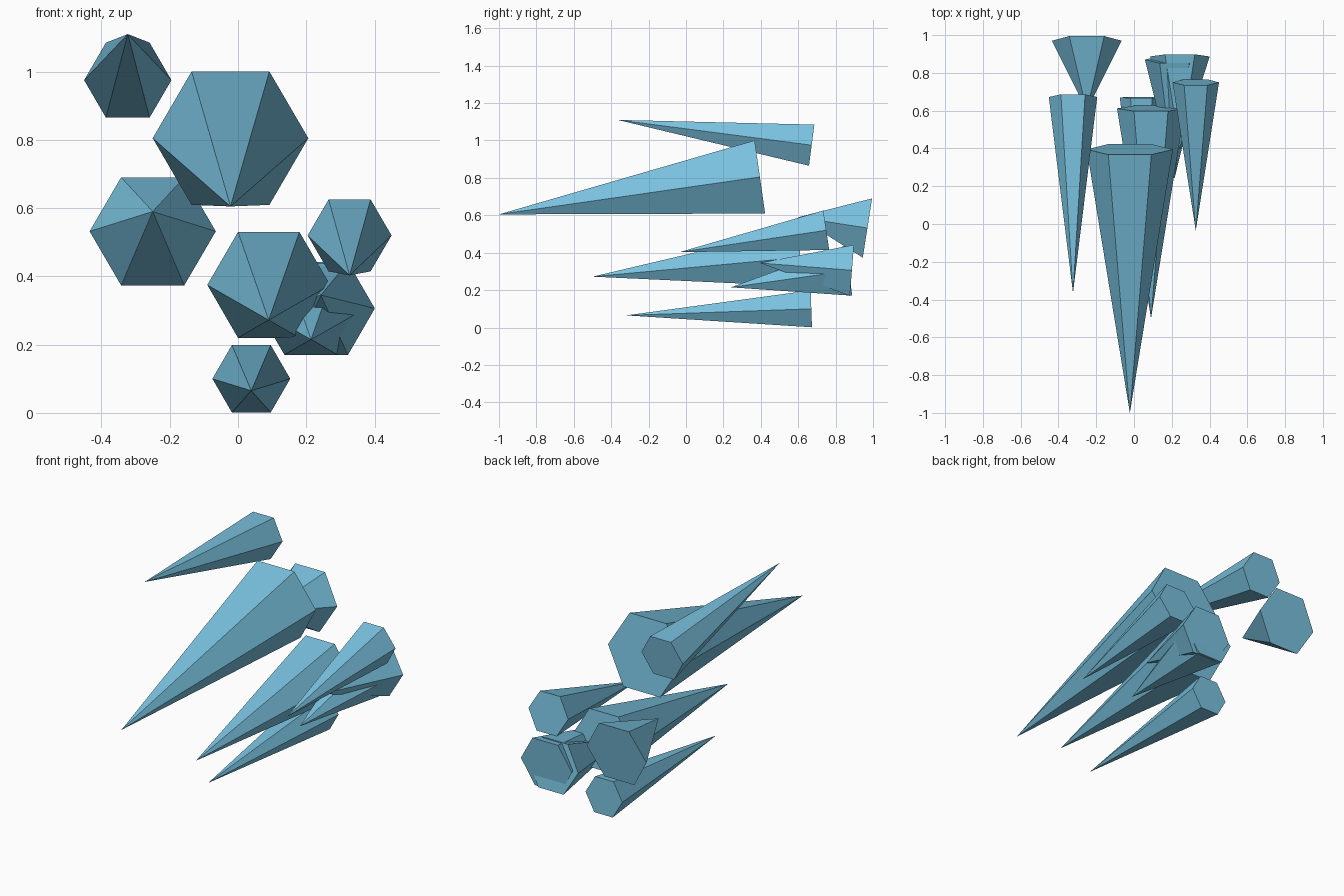
import bpy
import bmesh
import math
from mathutils import Vector

cube = bpy.data.objects.get("Cube")
if cube:
    bpy.data.objects.remove(cube, do_unlink=True)

# One icy blue for every shard
ice = bpy.data.materials.new("ice_blue")
ice.use_nodes = True
ice_color = (0.19, 0.53, 0.73, 1.0)
ice.diffuse_color = ice_color
ice.node_tree.nodes["Principled BSDF"].inputs["Base Color"].default_value = ice_color

SIDES = 6


def add_shard(name, x, tip_yz, base_yz, radius):
    """Six-sided spike from a square-cut base at the back to a tip at the front."""
    tip = Vector((x, *tip_yz))
    base = Vector((x, *base_yz))
    across = Vector((1, 0, 0))
    up = across.cross((base - tip).normalized())

    bm = bmesh.new()
    point = bm.verts.new(tip)
    ring = []
    for i in range(SIDES):
        a = math.tau * i / SIDES
        ring.append(bm.verts.new(base + radius * (math.cos(a) * across + math.sin(a) * up)))
    bm.faces.new(ring)
    for i in range(SIDES):
        bm.faces.new((ring[i], ring[(i + 1) % SIDES], point))
    bmesh.ops.recalc_face_normals(bm, faces=bm.faces)

    mesh = bpy.data.meshes.new(name)
    bm.to_mesh(mesh)
    bm.free()
    mesh.materials.append(ice)
    shard = bpy.data.objects.new(name, mesh)
    bpy.context.collection.objects.link(shard)


# Name, x, tip (y, z), base centre (y, z), base radius
add_shard("large_shard", -0.022, (-1.0, 0.605), (0.395, 0.805), 0.228)
add_shard("upper_right_shard", -0.323, (-0.365, 1.11), (0.672, 0.975), 0.128)
add_shard("short_shard", -0.25, (0.6, 0.59), (0.97, 0.532), 0.185)
add_shard("centre_shard", 0.09, (-0.5, 0.272), (0.612, 0.375), 0.18)
add_shard("upper_left_shard", 0.327, (-0.035, 0.403), (0.75, 0.52), 0.123)
add_shard("bottom_shard", 0.039, (-0.32, 0.065), (0.67, 0.1), 0.114)
add_shard("back_left_shard", 0.243, (0.395, 0.345), (0.887, 0.306), 0.158)
add_shard("inner_left_shard", 0.214, (0.24, 0.215), (0.87, 0.304), 0.156)
